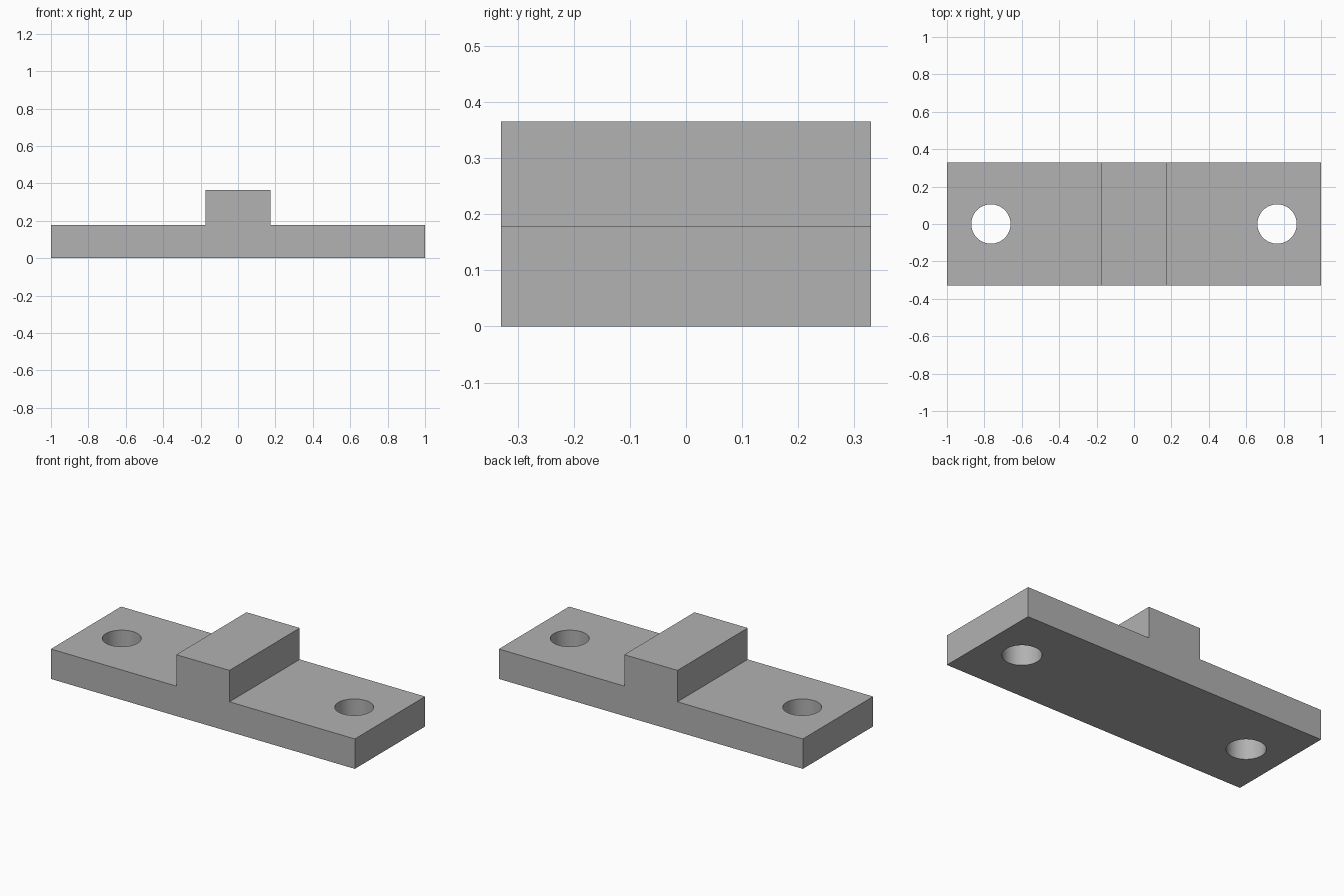
import bpy, bmesh, math

cube = bpy.data.objects.get("Cube")
if cube:
    bpy.data.objects.remove(cube, do_unlink=True)

HALF_DEPTH = 0.33
PLATE_TOP = 0.178
RIB_TOP = 0.365
RIB_HALF = 0.175
HOLE_X = 0.765
HOLE_RADIUS = 0.105

grey = bpy.data.materials.new("plain_grey")
grey.use_nodes = True
colour = (0.445, 0.445, 0.445, 1)
grey.diffuse_color = colour
grey.node_tree.nodes["Principled BSDF"].inputs["Base Color"].default_value = colour

# Stepped bracket: half profile mirrored in x, then extruded front to back
half = [(1, 0), (1, PLATE_TOP), (RIB_HALF, PLATE_TOP), (RIB_HALF, RIB_TOP)]
profile = half + [(-x, z) for x, z in reversed(half)]
bm = bmesh.new()
front = bm.faces.new([bm.verts.new((x, -HALF_DEPTH, z)) for x, z in profile])
extruded = bmesh.ops.extrude_face_region(bm, geom=[front])["geom"]
back_verts = [g for g in extruded if isinstance(g, bmesh.types.BMVert)]
bmesh.ops.translate(bm, verts=back_verts, vec=(0, 2 * HALF_DEPTH, 0))
bmesh.ops.recalc_face_normals(bm, faces=bm.faces)
mesh = bpy.data.meshes.new("bracket")
bm.to_mesh(mesh)
bm.free()
mesh.materials.append(grey)
bracket = bpy.data.objects.new("bracket", mesh)
bpy.context.collection.objects.link(bracket)

# Round bolt holes through both ends
for side in (-1, 1):
    bpy.ops.mesh.primitive_cylinder_add(
        vertices=64, radius=HOLE_RADIUS, depth=1, location=(side * HOLE_X, 0, 0))
    cutter = bpy.context.object
    cutter.name = "hole_cutter"
    cutter.hide_render = True
    cutter.data.materials.append(grey)
    cut = bracket.modifiers.new("bolt_hole", "BOOLEAN")
    cut.operation = "DIFFERENCE"
    cut.solver = "EXACT"
    cut.object = cutter
    bpy.ops.object.select_all(action="DESELECT")
    bracket.select_set(True)
    bpy.context.view_layer.objects.active = bracket
    bpy.ops.object.modifier_apply(modifier=cut.name)
    bpy.data.objects.remove(cutter, do_unlink=True)

# Smooth hole walls, crisp edges
bpy.ops.object.shade_smooth_by_angle(angle=math.radians(30))
